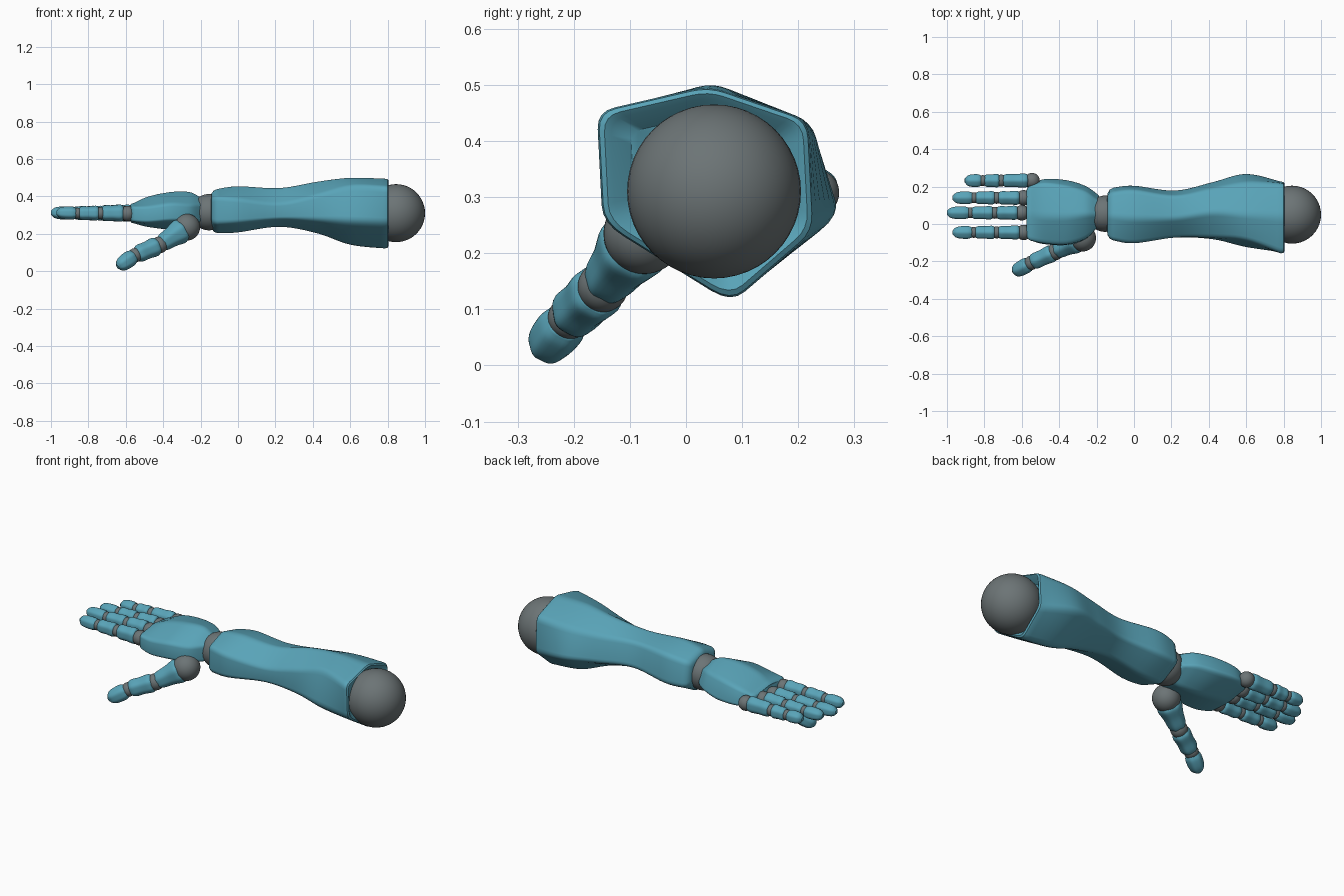
import bpy, bmesh
from math import cos, sin, pi, radians
from mathutils import Vector as V

if "Cube" in bpy.data.objects:
    bpy.data.objects.remove(bpy.data.objects["Cube"])


def material(name, rgb):
    m = bpy.data.materials.new(name)
    m.diffuse_color = (*rgb, 1)
    m.use_nodes = True
    m.node_tree.nodes["Principled BSDF"].inputs["Base Color"].default_value = m.diffuse_color
    return m


TEAL = material("teal_shell", (0.10, 0.37, 0.48))
GREY = material("dark_joint", (0.15, 0.175, 0.18))


def finish(name, bm, mat):
    bmesh.ops.recalc_face_normals(bm, faces=bm.faces)
    me = bpy.data.meshes.new(name)
    bm.to_mesh(me)
    bm.free()
    me.materials.append(mat)
    me.shade_smooth()
    me.set_sharp_from_angle(angle=radians(40))
    ob = bpy.data.objects.new(name, me)
    bpy.context.collection.objects.link(ob)
    return ob


def ball(name, centre, r):
    bm = bmesh.new()
    bmesh.ops.create_uvsphere(bm, u_segments=40, v_segments=24, radius=r)
    bmesh.ops.translate(bm, verts=bm.verts, vec=V(centre))
    return finish(name, bm, GREY)


def catmull(a, b, c, d, t):
    return 0.5 * (2 * b + (c - a) * t + (2 * a - 5 * b + 4 * c - d) * t * t
                  + (3 * b - a - 3 * c + d) * t ** 3)


def round_ring(pts, soft):
    """Replace every corner of a section by a small curve."""
    out, n = [], len(pts)
    for i, p in enumerate(pts):
        a = p.lerp(pts[i - 1], soft)
        b = p.lerp(pts[(i + 1) % n], soft)
        for t in (0, 0.25, 0.5, 0.75, 1):
            out.append(a.lerp(p, t).lerp(p.lerp(b, t), t))
    return out


def cap(ring, shift, scale):
    c = sum(ring, V()) / len(ring)
    return [c + (p - c) * scale + shift for p in ring]


def loft(name, rings, caps0, caps1, axis, soft=0.16, steps=6):
    """Smooth skin through sections; caps are (offset along axis, scale)."""
    n, full = len(rings), []
    for i in range(n - 1):
        q = [rings[max(i - 1, 0)], rings[i], rings[i + 1], rings[min(i + 2, n - 1)]]
        for s in range(steps):
            full.append([catmull(*c, s / steps) for c in zip(*q)])
    full.append(rings[-1])
    full = ([cap(rings[0], axis * o, s) for o, s in reversed(caps0)] + full
            + [cap(rings[-1], axis * o, s) for o, s in caps1])
    bm = bmesh.new()
    vs = [[bm.verts.new(p) for p in round_ring(r, soft)] for r in full]
    m = len(vs[0])
    for a, b in zip(vs, vs[1:]):
        for j in range(m):
            k = (j + 1) % m
            bm.faces.new((a[j], a[k], b[k], b[j]))
    bm.faces.new(vs[0])
    bm.faces.new(vs[-1])
    return finish(name, bm, TEAL)


def sections(table, grow=1.02):
    """Rows: x, then six (y, z) corners."""
    out = []
    for x, *c in table:
        ring = [V((x, c[i], c[i + 1])) for i in range(0, 12, 2)]
        out.append(cap(ring, V(), grow))
    return out


def segment(name, p0, p1, w, h, profile):
    """Finger bone shell between two points, profile = (position, scale)."""
    p0, p1 = V(p0), V(p1)
    d = (p1 - p0).normalized()
    side = d.cross(V((0, 0, 1))).normalized()
    up = side.cross(d)
    rings = [[p0.lerp(p1, t) + side * (w * s * 1.12 * cos(pi / 6 + k * pi / 3))
              + up * (h * s * 1.08 * sin(pi / 6 + k * pi / 3)) for k in range(6)]
             for t, s in profile]
    return loft(name, rings, [(-0.004, 0.8)], [(0.004, 0.8)], d, 0.32, 4)


BONE = [(0, 0.88), (0.14, 1), (0.5, 0.92), (0.85, 0.93), (1, 0.8)]
TIP = [(0, 0.85), (0.2, 1), (0.55, 0.98), (0.8, 0.85), (0.94, 0.62), (1, 0.4)]

# Elbow and wrist balls
ball("elbow_joint", (0.845, 0.05, 0.31), 0.155)
ball("wrist_joint", (-0.155, 0.055, 0.315), 0.097)

# Forearm shell
forearm = [
    (-0.11, -.085, .395, .04, .44, .17, .405, .195, .27, .06, .20, -.085, .255),
    (0.00, -.10, .385, .03, .455, .18, .42, .205, .27, .06, .205, -.10, .26),
    (0.22, -.07, .36, .03, .445, .15, .42, .18, .29, .06, .235, -.07, .28),
    (0.42, -.07, .405, .06, .48, .19, .42, .225, .28, .06, .20, -.08, .275),
    (0.60, -.085, .455, .05, .50, .22, .43, .27, .27, .08, .135, -.125, .265),
    (0.785, -.155, .45, .04, .495, .215, .435, .225, .24, .08, .115, -.145, .255),
]
loft("forearm", sections(forearm), [(-0.02, 0.93), (-0.032, 0.78), (-0.034, 0.6)],
     [(0.014, 0.985), (0.02, 0.94), (0.012, 0.88), (-0.02, 0.7)], V((1, 0, 0)))

# Palm shell
palm = [
    (-0.555, -.085, .345, .05, .365, .20, .345, .205, .28, .06, .255, -.085, .265),
    (-0.48, -.10, .345, .04, .40, .215, .37, .24, .28, .08, .235, -.105, .26),
    (-0.36, -.105, .36, .04, .425, .20, .385, .235, .28, .08, .22, -.11, .27),
    (-0.26, -.075, .355, .05, .425, .17, .385, .205, .29, .07, .225, -.08, .27),
    (-0.20, -.02, .355, .05, .395, .13, .37, .165, .29, .06, .245, -.02, .27),
]
loft("palm", sections(palm), [(-0.013, 0.94), (-0.02, 0.82)],
     [(0.012, 0.9), (0.018, 0.7)], V((1, 0, 0)))

# Four fingers: y, knuckle x, two joint x positions, tip x
fingers = {
    "index": (-0.045, -0.59, -0.735, -0.857, -0.97),
    "middle": (0.06, -0.60, -0.745, -0.875, -1.0),
    "ring": (0.14, -0.59, -0.735, -0.855, -0.97),
    "little": (0.232, -0.545, -0.71, -0.808, -0.905),
}
for f, (y, k, j1, j2, tip) in fingers.items():
    ball(f + "_knuckle", (k, y, 0.308), 0.041)
    ball(f + "_middle_joint", (j1, y, 0.31), 0.032)
    ball(f + "_end_joint", (j2, y, 0.31), 0.029)
    segment(f + "_lower", (k - 0.026, y, 0.31), (j1 + 0.014, y, 0.31), 0.039, 0.046, BONE)
    segment(f + "_mid", (j1 - 0.013, y, 0.31), (j2 + 0.012, y, 0.31), 0.037, 0.04, BONE)
    segment(f + "_tip", (j2 - 0.012, y, 0.31), (tip + 0.004, y, 0.312), 0.035, 0.035, TIP)

# Thumb
base, t1, t2, end = (V(p) for p in ((-0.275, -0.075, 0.235), (-0.42, -0.148, 0.14),
                                    (-0.55, -0.208, 0.085), (-0.64, -0.256, 0.025)))
ball("thumb_base", base, 0.072)
ball("thumb_middle_joint", t1, 0.045)
ball("thumb_end_joint", t2, 0.038)
segment("thumb_lower", base.lerp(t1, 0.17), t1.lerp(base, 0.07), 0.064, 0.068,
        [(0, 0.92), (0.14, 1), (0.5, 0.82), (0.85, 0.72), (1, 0.62)])
segment("thumb_mid", t1.lerp(t2, 0.1), t2.lerp(t1, 0.09), 0.048, 0.052, BONE)
segment("thumb_tip", t2.lerp(end, 0.12), end, 0.042, 0.044, TIP)
